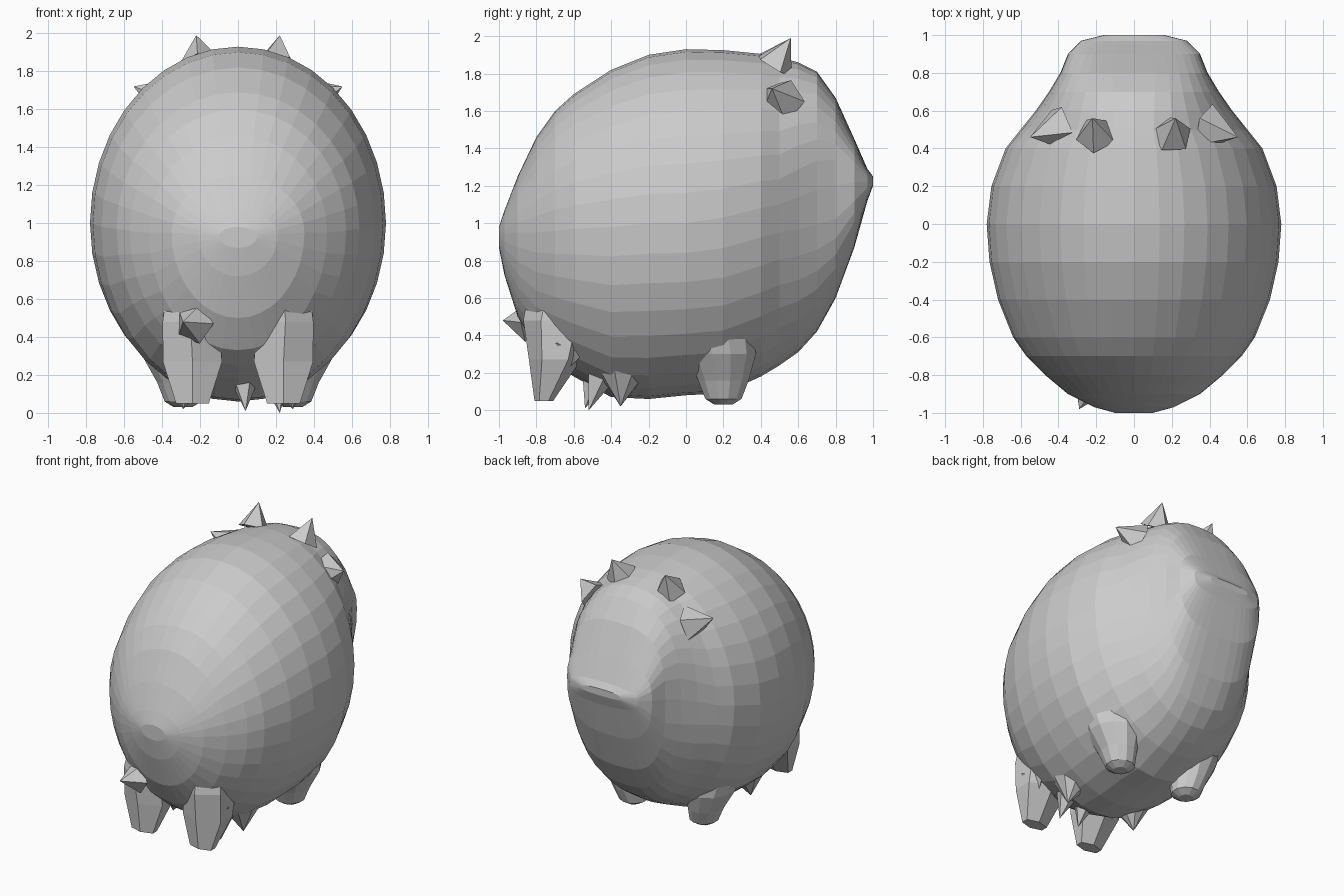
import bpy, bmesh, math
from mathutils import Vector

if "Cube" in bpy.data.objects:
    bpy.data.objects.remove(bpy.data.objects["Cube"])


def finish(name, bm):
    bmesh.ops.recalc_face_normals(bm, faces=bm.faces)
    me = bpy.data.meshes.new(name)
    bm.to_mesh(me)
    bm.free()
    ob = bpy.data.objects.new(name, me)
    bpy.context.collection.objects.link(ob)
    return ob


def loft(name, rings):
    bm = bmesh.new()
    vs = [[bm.verts.new(p) for p in r] for r in rings]
    n = len(vs[0])
    for a, b in zip(vs, vs[1:]):
        for i in range(n):
            j = (i + 1) % n
            bm.faces.new((a[i], a[j], b[j], b[i]))
    bm.faces.new(vs[0])
    bm.faces.new(vs[-1])
    return finish(name, bm)


def spike(name, base, tip, r, sides=5):
    base, tip = Vector(base), Vector(tip)
    d = tip - base
    q = d.to_track_quat('Z', 'Y')
    bm = bmesh.new()
    ring = []
    for i in range(sides):
        t = 2 * math.pi * i / sides
        ring.append(bm.verts.new(base + q @ Vector((r * math.cos(t), r * math.sin(t), 0))))
    top = bm.verts.new(tip)
    for i in range(sides):
        bm.faces.new((ring[i], ring[(i + 1) % sides], top))
    bm.faces.new(ring)
    return finish(name, bm)


# Body sections along y: y, bottom, widest height, top, half width
rows = [
    (-1.0, .87, .93, .98, .10), (-.97, .72, .94, 1.07, .21), (-.9, .50, .95, 1.25, .35),
    (-.8, .33, .95, 1.46, .47), (-.7, .25, .96, 1.60, .57), (-.6, .18, .97, 1.69, .64),
    (-.4, .07, .98, 1.82, .72), (-.2, .06, 1.0, 1.90, .765), (0, .08, 1.0, 1.93, .78),
    (.2, .09, 1.03, 1.925, .755), (.4, .18, 1.08, 1.905, .68), (.5, .24, 1.1, 1.885, .60),
    (.6, .31, 1.14, 1.86, .52), (.7, .42, 1.18, 1.81, .45), (.8, .60, 1.2, 1.67, .39),
    (.9, .87, 1.22, 1.45, .35), (.97, 1.12, 1.22, 1.29, .28), (1.0, 1.2, 1.22, 1.25, .16)]
N = 36
rings = []
for y, zb, zc, zt, w in rows:
    e = 1.0 if y < .5 else 1.0 - .3 * min(1, (y - .5) / .3)  # boxier snout
    ring = []
    for i in range(N):
        t = 2 * math.pi * i / N
        c, s = math.cos(t), math.sin(t)
        x = w * math.copysign(abs(c) ** e, c)
        k = math.copysign(abs(s) ** e, s)
        ring.append((x, y, zc + k * ((zt - zc) if s > 0 else (zc - zb))))
    rings.append(ring)
loft("body", rings)


def leg(name, levels, n):
    # level: x centre, y centre, z, half x, half y
    loft(name, [[(cx + rx * math.cos(2 * math.pi * (i + .5) / n),
                  cy + ry * math.sin(2 * math.pi * (i + .5) / n), z) for i in range(n)]
                for cx, cy, z, rx, ry in levels])


for side, s in (("left", -1), ("right", 1)):
    # Angular front feet
    leg("front_leg_" + side, [(s * .24, -.76, .05, .10, .05), (s * .24, -.70, .27, .18, .14),
                              (s * .25, -.68, .48, .17, .19), (s * .24, -.62, .75, .14, .20)], 6)
    # Rounded rear feet
    leg("rear_leg_" + side, [(s * .29, .20, .03, .05, .05), (s * .29, .20, .06, .10, .10),
                             (s * .31, .20, .16, .12, .14), (s * .33, .19, .30, .18, .19),
                             (s * .36, .15, .50, .20, .22)], 12)
    # Ears and side horns
    spike("ear_" + side, (s * .20, .47, 1.84), (s * .22, .56, 1.99), .11)
    spike("side_horn_" + side, (s * .38, .51, 1.65), (s * .55, .46, 1.72), .13)
    # Small heel spikes
    spike("heel_spike_" + side, (s * .30, -.60, .30), (s * .41, -.70, .36), .07, 4)

# Off-centre spikes on the front and belly
spike("front_spike", (-.23, -.84, .47), (-.29, -.98, .48), .11)
spike("belly_spike_middle", (.03, -.48, .20), (.04, -.54, .01), .09)
spike("belly_spike_side", (.20, -.46, .18), (.22, -.52, 0), .08)
for s in (-1, 1):
    spike("belly_bump", (s * .26, -.34, .22), (s * .29, -.35, .02), .15, 8)
